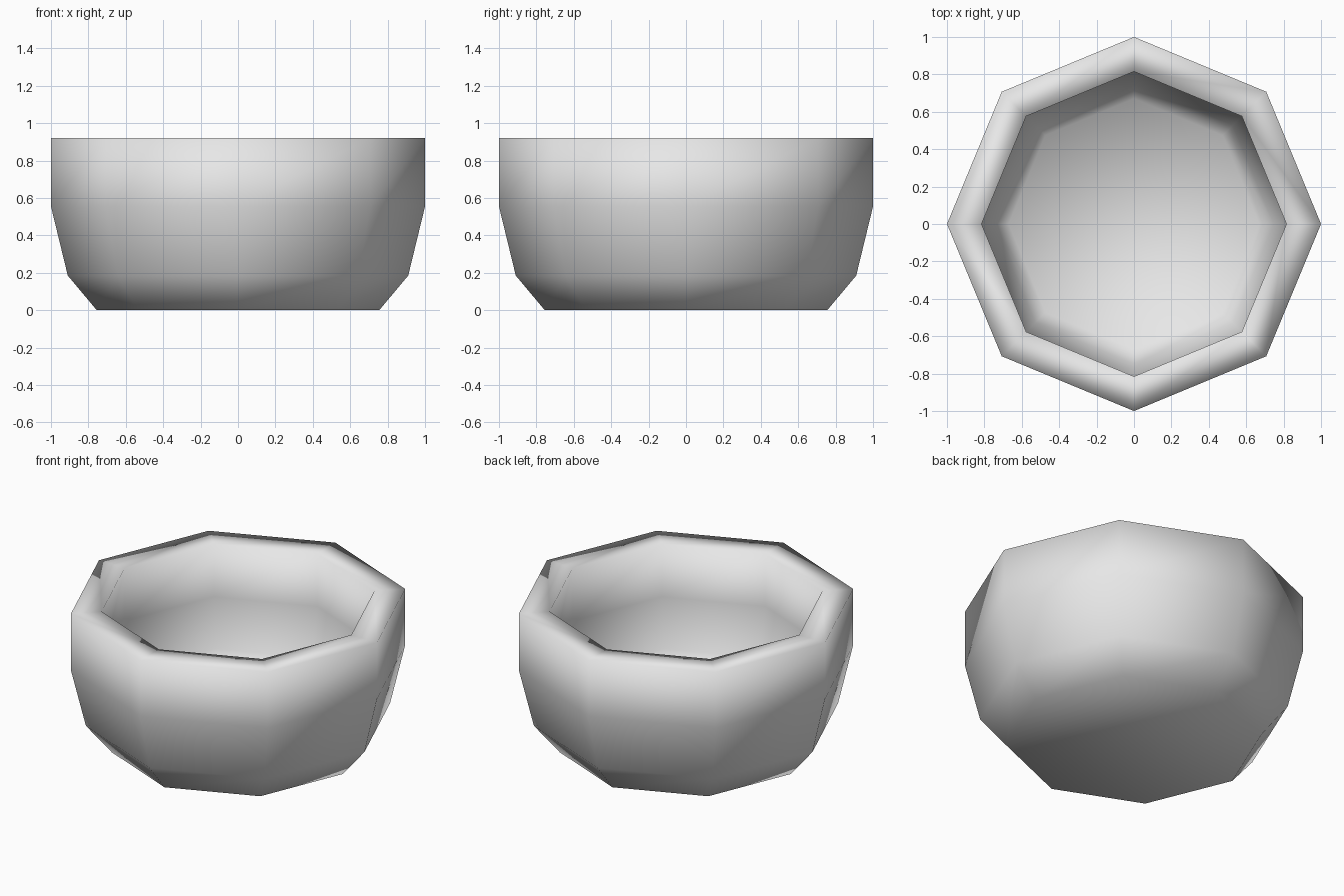
import bpy
import bmesh
import math

if "Cube" in bpy.data.objects:
    bpy.data.objects.remove(bpy.data.objects["Cube"])

SIDES = 8

# Profile (radius, height): underside, outer wall, flat rim, inner wall, floor
profile = [
    (0.755, 0.0), (0.91, 0.185), (1.0, 0.555), (1.0, 0.92),
    (0.815, 0.92), (0.817, 0.575), (0.747, 0.27), (0.67, 0.165),
]

bm = bmesh.new()
rings = []
for r, z in profile:
    rings.append([
        bm.verts.new((r * math.cos(2 * math.pi * i / SIDES),
                      r * math.sin(2 * math.pi * i / SIDES), z))
        for i in range(SIDES)
    ])

# Walls and rim
for low, high in zip(rings, rings[1:]):
    for i in range(SIDES):
        j = (i + 1) % SIDES
        bm.faces.new((low[i], low[j], high[j], high[i]))

# Underside and inner floor
bm.faces.new(list(reversed(rings[0])))
bm.faces.new(rings[-1])

# Soft shading over the whole bowl, rim included
for face in bm.faces:
    face.smooth = True

mesh = bpy.data.meshes.new("bowl")
bm.to_mesh(mesh)
bm.free()

grey = bpy.data.materials.new("light grey")
grey.diffuse_color = (0.8, 0.8, 0.8, 1.0)
grey.use_nodes = True
grey.node_tree.nodes["Principled BSDF"].inputs["Base Color"].default_value = grey.diffuse_color
mesh.materials.append(grey)

bowl = bpy.data.objects.new("bowl", mesh)
bpy.context.collection.objects.link(bowl)
